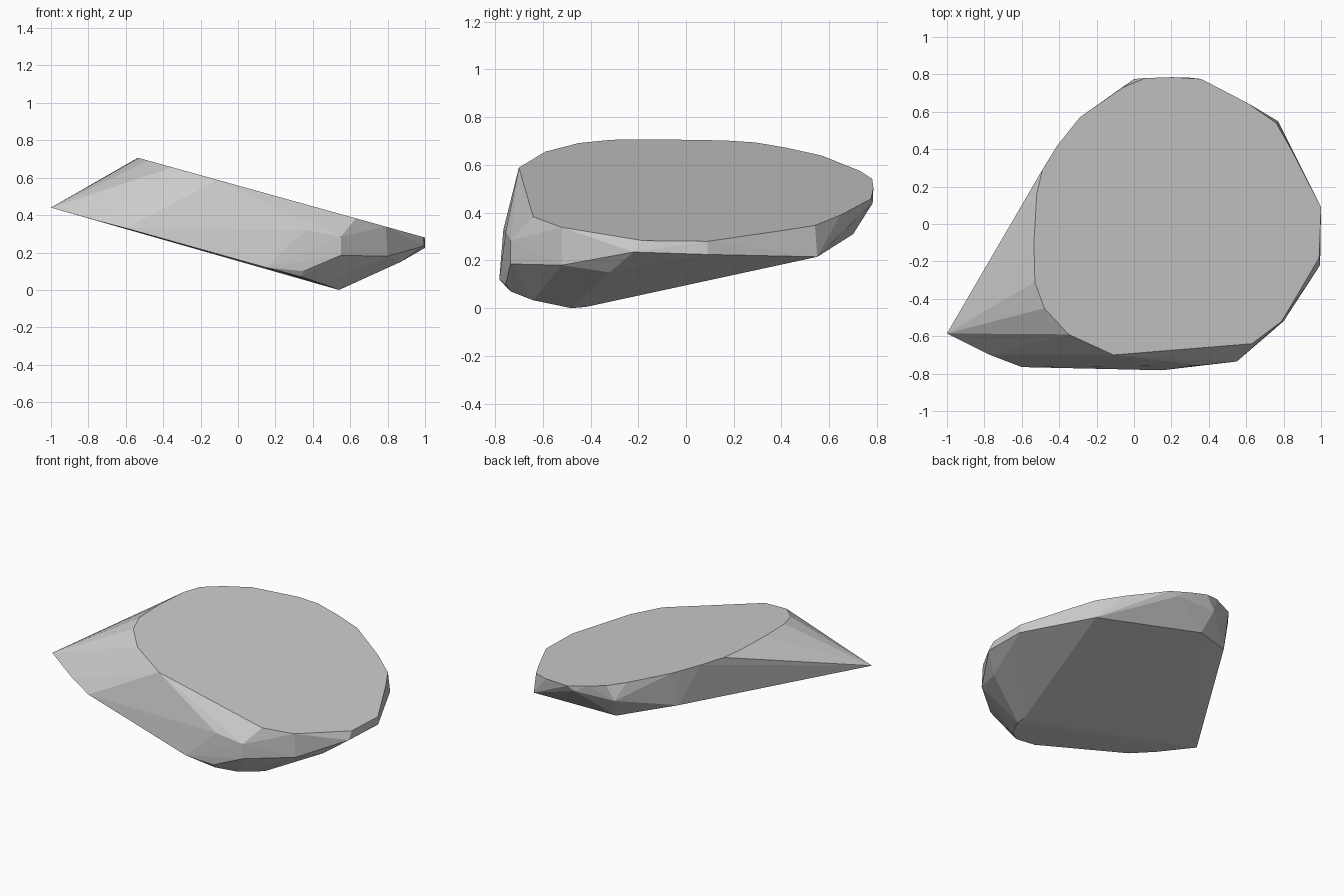
import bpy, bmesh, math

# Outline of the flat, tilted top face (x, y)
top_outline = [
    (-0.11, -0.70), (0.63, -0.64), (0.79, -0.52), (0.99, -0.18), (1.0, 0.09),
    (0.84, 0.40), (0.76, 0.54), (0.61, 0.645), (0.36, 0.775), (0.2, 0.785),
    (0.06, 0.78), (-0.06, 0.73), (-0.29, 0.57), (-0.41, 0.42), (-0.49, 0.29),
    (-0.52, 0.16), (-0.535, -0.10), (-0.53, -0.31), (-0.48, -0.45), (-0.35, -0.59)]

# Corners of the chipped sides and underside, starting at the pointed tip
lower_corners = [
    (-1.0, -0.585, 0.44), (-0.77, -0.70, 0.375), (-0.60, -0.765, 0.33),
    (0.0, -0.775, 0.165), (0.15, -0.782, 0.12), (0.36, -0.755, 0.32),
    (0.55, -0.735, 0.285), (0.55, -0.735, 0.185), (0.35, -0.755, 0.10),
    (0.34, -0.735, 0.07), (0.45, -0.64, 0.033), (0.54, -0.48, 0.0),
    (0.54, -0.42, 0.005), (0.80, -0.52, 0.18), (0.87, -0.32, 0.15),
    (0.995, -0.22, 0.235), (1.0, 0.09, 0.225), (0.77, 0.55, 0.215),
    (0.11, 0.47, 0.27), (0.04, 0.70, 0.31), (0.0, 0.775, 0.45),
    (0.3, 0.782, 0.44), (-0.30, 0.51, 0.40)]


def top_height(x):
    return 0.558 - 0.278 * x


# Stone: the convex hull of all corners, with flat facets
bm = bmesh.new()
for x, y in top_outline:
    bm.verts.new((x, y, top_height(x)))
for co in lower_corners:
    bm.verts.new(co)
hull = bmesh.ops.convex_hull(bm, input=bm.verts[:])
loose = [v for v in bm.verts if not v.link_faces]
bmesh.ops.delete(bm, geom=loose, context='VERTS')

# Merge the coplanar triangles of the top face
bmesh.ops.dissolve_limit(bm, angle_limit=math.radians(1),
                         verts=bm.verts[:], edges=bm.edges[:])
bmesh.ops.recalc_face_normals(bm, faces=bm.faces[:])

mesh = bpy.data.meshes.new("flat_stone")
bm.to_mesh(mesh)
bm.free()
stone = bpy.data.objects.new("flat_stone", mesh)
bpy.context.collection.objects.link(stone)
